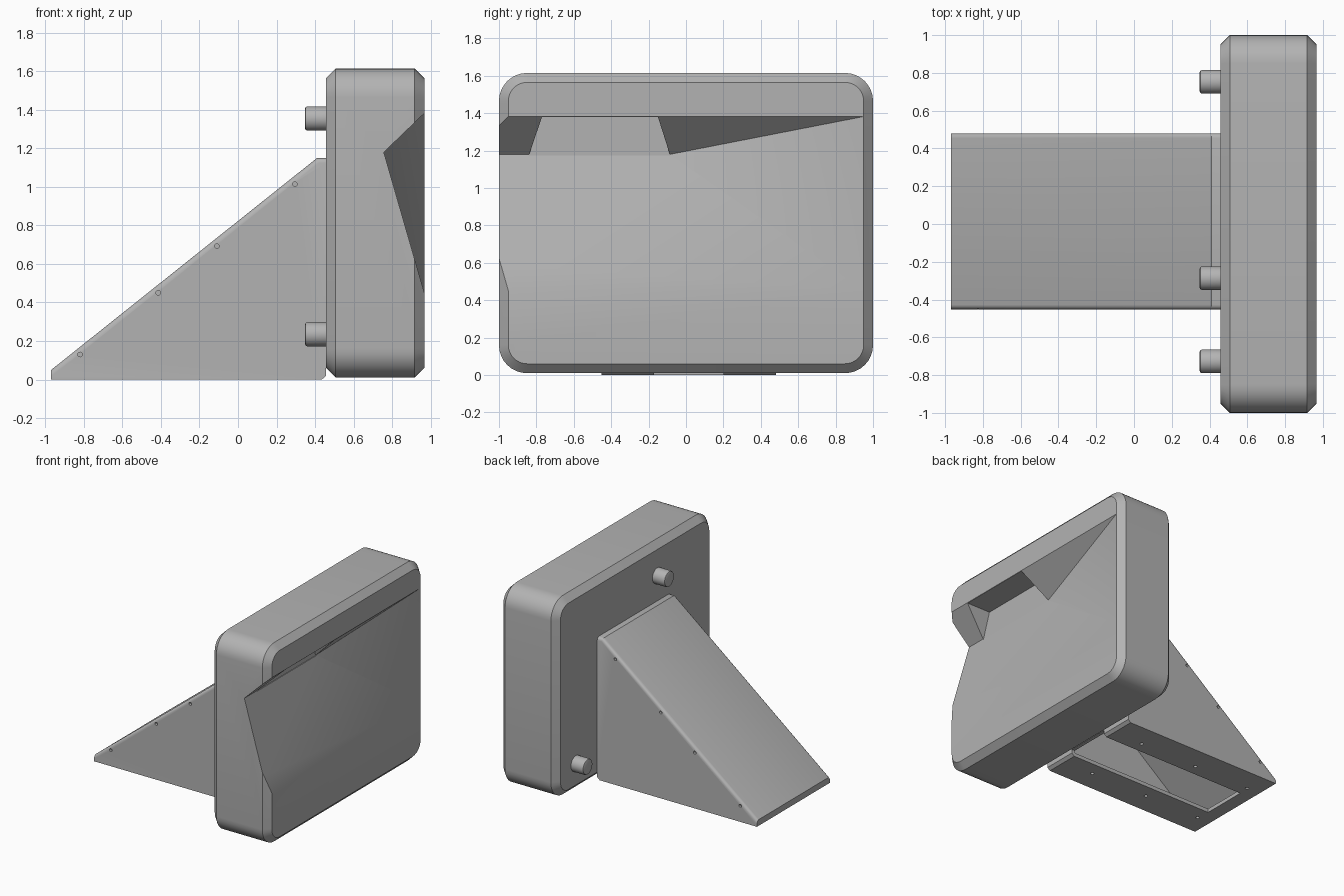
import bpy, bmesh, math
from mathutils import Matrix, Vector

old = bpy.data.objects.get("Cube")
if old:
    bpy.data.objects.remove(old, do_unlink=True)

grey = bpy.data.materials.new("plain grey")
grey.use_nodes = True
colour = (0.45, 0.45, 0.45, 1)
grey.diffuse_color = colour
grey.node_tree.nodes["Principled BSDF"].inputs["Base Color"].default_value = colour


def make(name, bm):
    bmesh.ops.recalc_face_normals(bm, faces=bm.faces)
    mesh = bpy.data.meshes.new(name)
    bm.to_mesh(mesh)
    bm.free()
    ob = bpy.data.objects.new(name, mesh)
    bpy.context.collection.objects.link(ob)
    mesh.materials.append(grey)
    return ob


def box(x, y, z):
    bm = bmesh.new()
    size = [b - a for a, b in (x, y, z)]
    mid = [(a + b) / 2 for a, b in (x, y, z)]
    bmesh.ops.create_cube(bm, size=1, matrix=Matrix.Translation(mid) @ Matrix.Diagonal((*size, 1)))
    return bm


def prism(points, axis, start, end):
    """Extrude a 2D profile along axis 0 (yz profile) or axis 1 (xz profile)."""
    bm = bmesh.new()
    place = lambda a, b: (start, a, b) if axis == 0 else (a, start, b)
    face = bm.faces.new([bm.verts.new(place(*p)) for p in points])
    new = bmesh.ops.extrude_face_region(bm, geom=[face])["geom"]
    move = Vector((0, 0, 0))
    move[axis] = end - start
    bmesh.ops.translate(bm, vec=move, verts=[v for v in new if isinstance(v, bmesh.types.BMVert)])
    return bm


def add_cylinder(bm, centre, radius, depth, axis, sides):
    turn = {"X": Matrix.Rotation(math.pi / 2, 4, "Y"),
            "Y": Matrix.Rotation(math.pi / 2, 4, "X"), "Z": Matrix()}[axis]
    bmesh.ops.create_cone(bm, cap_ends=True, segments=sides, radius1=radius, radius2=radius,
                          depth=depth, matrix=Matrix.Translation(centre) @ turn)


def cut(ob, cutter_bm):
    cutter = make("cutter", cutter_bm)
    cutter.hide_render = True
    mod = ob.modifiers.new("cut", "BOOLEAN")
    mod.operation, mod.solver, mod.object = "DIFFERENCE", "EXACT", cutter
    bpy.context.view_layer.objects.active = ob
    bpy.ops.object.modifier_apply(modifier=mod.name)
    bpy.data.objects.remove(cutter, do_unlink=True)


def smooth(ob):
    bpy.ops.object.select_all(action="DESELECT")
    ob.select_set(True)
    bpy.context.view_layer.objects.active = ob
    bpy.ops.object.shade_smooth_by_angle(angle=math.radians(25))


# Upright housing: rounded corners, chamfered front and back rims
FACE, BACK = 0.967, 0.457
bm = box((BACK, FACE), (-1, 1), (0.01, 1.615))
along_x = [e for e in bm.edges if abs(e.verts[0].co.x - e.verts[1].co.x) > 0.1]
bmesh.ops.bevel(bm, geom=along_x, offset=0.15, segments=8, profile=0.5, affect="EDGES")
rims = [e for e in bm.edges if abs(e.verts[0].co.x - e.verts[1].co.x) < 0.01]
bmesh.ops.bevel(bm, geom=rims, offset=0.05, segments=1, affect="EDGES")
housing = make("housing", bm)

# Slanted recess, open at one end and tapering out at the other
DEEP, MID, TOP, LOW = 0.757, 1.18, 1.382, 0.452
bm = bmesh.new()
for y_end, y_apex in ((-1.2, -1.2), (0.95, -0.085)):
    bm.verts.new((DEEP, y_apex, MID))
    for x in (FACE, 1.2):
        for z in (LOW, TOP):
            bm.verts.new((x, y_end, z))
bmesh.ops.convex_hull(bm, input=bm.verts)
cut(housing, bm)

# Grip pocket above the recess crease
cut(housing, prism([(-0.84, MID - 0.005), (-0.085, MID - 0.005), (-0.15, TOP - 0.002),
                    (-0.77, TOP - 0.002)], 0, DEEP - 0.004, 1.2))
smooth(housing)

# Wedge stand with softened slope edges
Y0, Y1 = -0.452, 0.48
bm = prism([(-0.97, 0), (0.435, 0), (0.458, 0.02), (0.458, 1.15), (0.41, 1.15), (-0.97, 0.05)], 1, Y0, Y1)
bm.normal_update()
soft = []
for e in bm.edges:
    a, b = (v.co for v in e.verts)
    if abs(a.y - b.y) < 0.01 and abs(a.x - b.x) > 0.03 and max(a.z, b.z) > 0.5:
        soft.append(e)
bmesh.ops.bevel(bm, geom=soft, offset=0.025, segments=4, profile=0.5, affect="EDGES")
stand = make("wedge_stand", bm)

# Hollow inside and slot in the base plate
WALL = 0.03
cut(stand, prism([(-0.94, WALL), (0.43, WALL), (0.43, 1.10), (0.40, 1.097)], 1, Y0 + WALL, Y1 - WALL))
cut(stand, box((-0.86, 0.5), (-0.17, 0.20), (-0.1, 0.05)))

# Small screw holes in the sides and the base
bm = bmesh.new()
for x, z in ((0.295, 1.015), (-0.11, 0.693), (-0.414, 0.45), (-0.82, 0.13)):
    for y in (Y0, Y1):
        add_cylinder(bm, (x, y, z), 0.012, 0.04, "Y", 12)
for x in (0.17, -0.35, -0.85):
    for y in (-0.28, 0.29):
        add_cylinder(bm, (x, y, 0), 0.014, 0.04, "Z", 12)
cut(stand, bm)
smooth(stand)

# Pegs on the back of the housing
for i, (y, z) in enumerate(((0.753, 0.235), (-0.727, 0.235), (-0.287, 1.355))):
    bm = bmesh.new()
    add_cylinder(bm, (0.407, y, z), 0.063, 0.12, "X", 32)
    tip = [e for e in bm.edges if all(v.co.x < 0.36 for v in e.verts)]
    bmesh.ops.bevel(bm, geom=tip, offset=0.014, segments=2, profile=0.5, affect="EDGES")
    smooth(make(f"back_peg_{i + 1}", bm))
